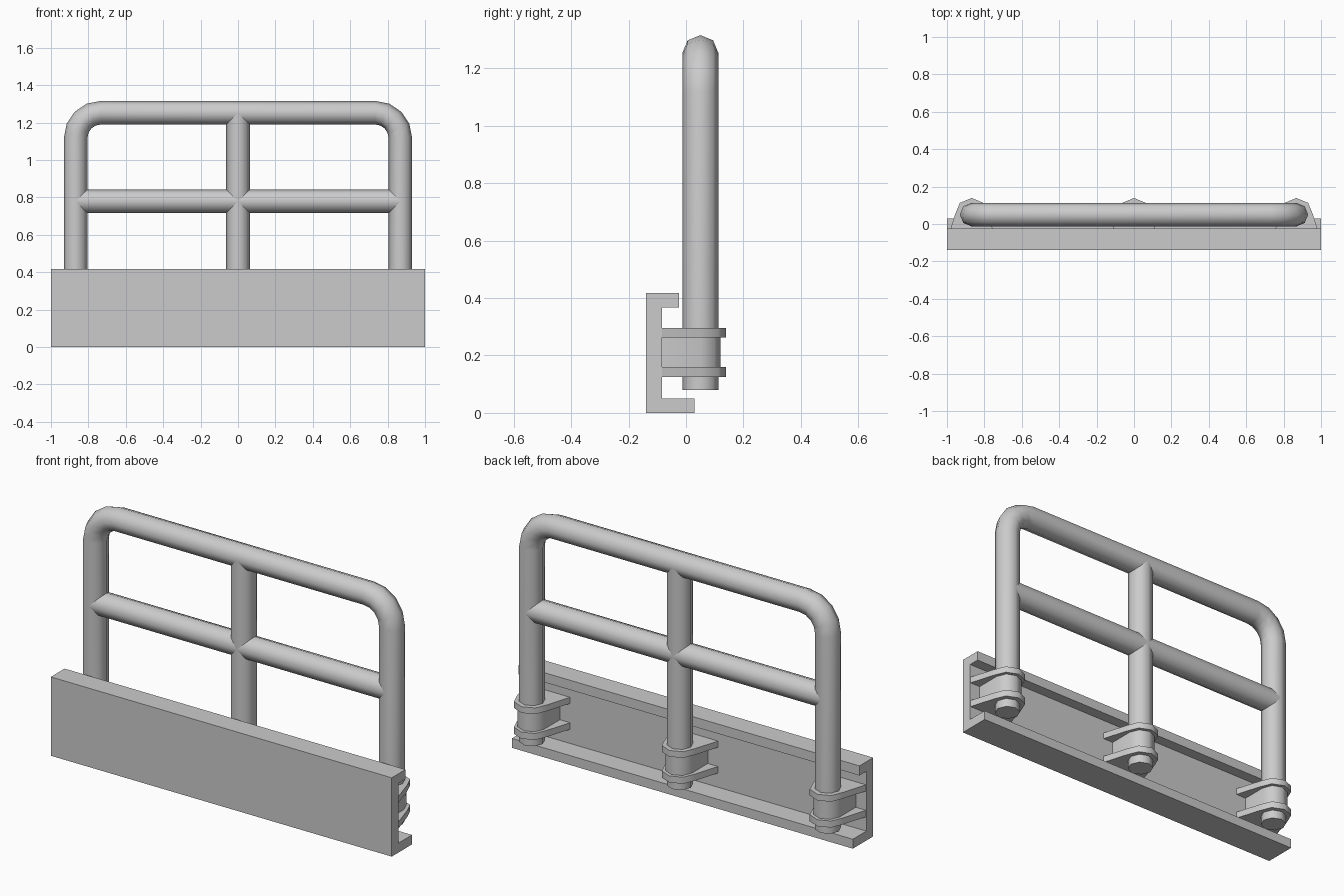
import bpy, bmesh, math
from mathutils import Vector

cube = bpy.data.objects.get("Cube")
if cube:
    bpy.data.objects.remove(cube, do_unlink=True)

grey = bpy.data.materials.new("light grey steel")
grey.use_nodes = True
COLOUR = (0.6, 0.6, 0.6, 1)
grey.diffuse_color = COLOUR
grey.node_tree.nodes["Principled BSDF"].inputs["Base Color"].default_value = COLOUR

POST_X, POST_Y, RADIUS, SIDES = 0.868, 0.05, 0.063, 8
BASE_Z, MID_Z, TOP_Z, BEND = 0.08, 0.78, 1.253, 0.135
WALL_Y = -0.083


def finish(name, bm, angle):
    bmesh.ops.recalc_face_normals(bm, faces=bm.faces)
    mesh = bpy.data.meshes.new(name)
    bm.to_mesh(mesh)
    bm.free()
    mesh.materials.append(grey)
    obj = bpy.data.objects.new(name, mesh)
    bpy.context.collection.objects.link(obj)
    bpy.ops.object.select_all(action='DESELECT')
    obj.select_set(True)
    bpy.context.view_layer.objects.active = obj
    bpy.ops.object.shade_smooth_by_angle(angle=math.radians(angle))
    return obj


def tube(name, path):
    """Sweep an octagon along (x, z) points in the railing plane."""
    bm = bmesh.new()
    pts = [Vector((x, POST_Y, z)) for x, z in path]
    side = Vector((0, 1, 0))
    rings = []
    for i, p in enumerate(pts):
        along = (pts[min(i + 1, len(pts) - 1)] - pts[max(i - 1, 0)]).normalized()
        up = along.cross(side)
        ring = []
        for k in range(SIDES):
            a = math.tau * k / SIDES
            ring.append(bm.verts.new(p + RADIUS * (math.cos(a) * side + math.sin(a) * up)))
        rings.append(ring)
    for a, b in zip(rings, rings[1:]):
        for k in range(SIDES):
            n = (k + 1) % SIDES
            bm.faces.new((a[k], a[n], b[n], b[k]))
    bm.faces.new(rings[0])
    bm.faces.new(rings[-1])
    return finish(name, bm, 50)


def extrude(name, outline, depth, angle):
    """Extrude a closed outline of 3D points by a vector."""
    bm = bmesh.new()
    face = bm.faces.new([bm.verts.new(p) for p in outline])
    new = bmesh.ops.extrude_face_region(bm, geom=[face])["geom"]
    verts = [v for v in new if isinstance(v, bmesh.types.BMVert)]
    bmesh.ops.translate(bm, verts=verts, vec=depth)
    return finish(name, bm, angle)


def collar(name, x, z0, z1, radius, half_base):
    """Plate or sleeve with a rounded back, running to the channel wall."""
    outline = [(x + half_base, WALL_Y, z0)]
    for k in range(SIDES // 2 + 1):
        a = math.tau * k / SIDES
        outline.append((x + radius * math.cos(a), POST_Y + radius * math.sin(a), z0))
    outline.append((x - half_base, WALL_Y, z0))
    return extrude(name, outline, (0, 0, z1 - z0), 50)


# Channel beam along the front
profile = [(-0.14, 0), (0.03, 0), (0.03, 0.05), (WALL_Y, 0.05),
           (WALL_Y, 0.367), (-0.025, 0.367), (-0.025, 0.418), (-0.14, 0.418)]
extrude("channel_beam", [(-1, y, z) for y, z in profile], (2, 0, 0), 30)

# Bent outer hoop
path = [(-POST_X, BASE_Z)]
for sign in (-1, 1):
    bend = []
    for k in range(5):
        a = math.pi / 2 * k / 4
        bend.append((sign * (POST_X - BEND + BEND * math.cos(a)),
                     TOP_Z - BEND + BEND * math.sin(a)))
    path += bend if sign < 0 else bend[::-1]
path.append((POST_X, BASE_Z))
tube("outer_hoop", path)

# Inner post and rail
tube("centre_post", [(0, BASE_Z), (0, TOP_Z)])
tube("middle_rail", [(-POST_X, MID_Z), (POST_X, MID_Z)])

# Brackets holding each post
for label, x in (("right", -POST_X), ("centre", 0), ("left", POST_X)):
    collar(label + "_lower_plate", x, 0.125, 0.16, 0.089, 0.13)
    collar(label + "_upper_plate", x, 0.262, 0.295, 0.089, 0.13)
    collar(label + "_sleeve", x, 0.16, 0.262, 0.07, 0.07)
